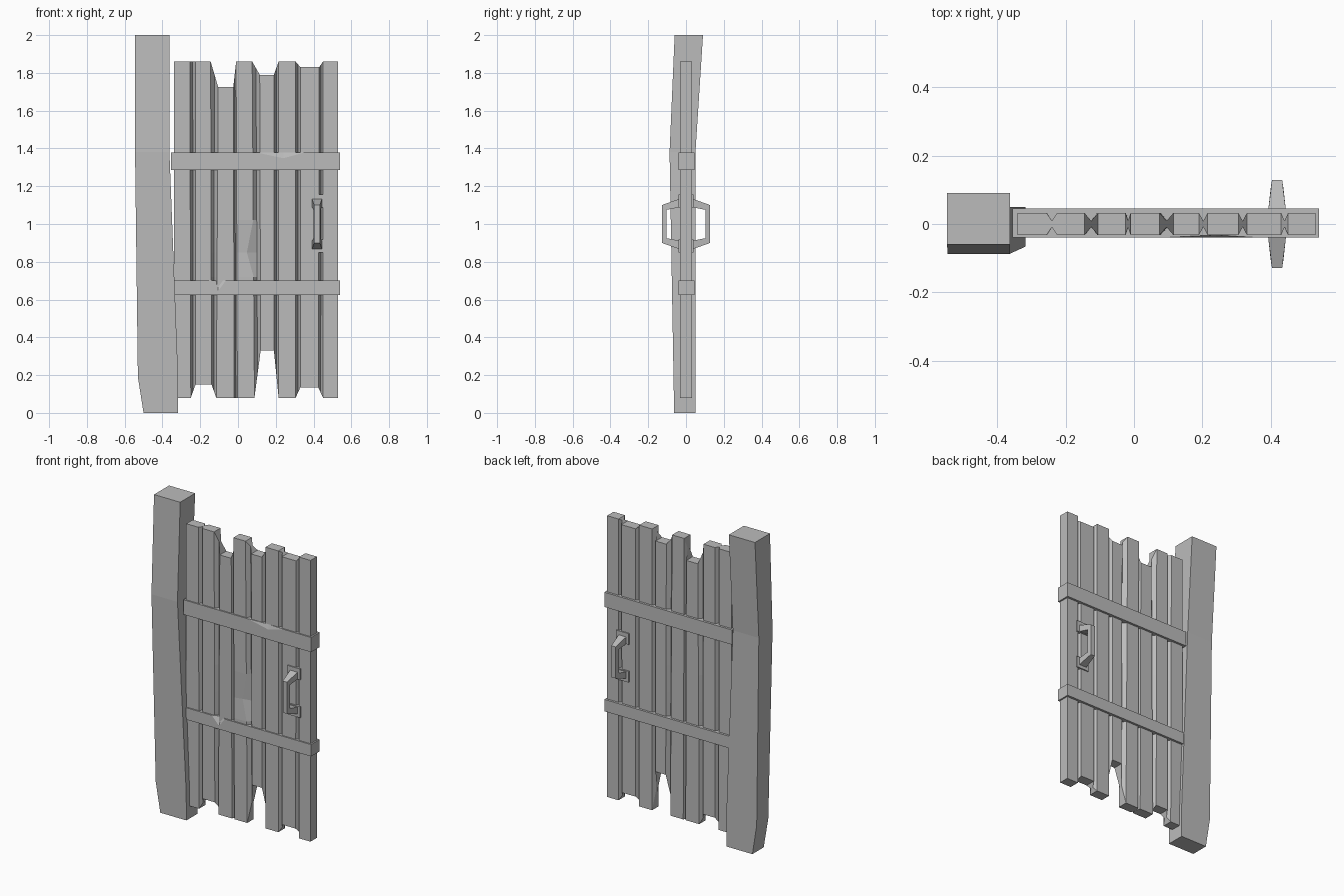
import bpy
import bmesh

cube = bpy.data.objects.get("Cube")
if cube:
    bpy.data.objects.remove(cube, do_unlink=True)

grey = bpy.data.materials.new("plain_grey")
grey.use_nodes = True
colour = (0.5, 0.5, 0.5, 1)
grey.diffuse_color = colour
grey.node_tree.nodes["Principled BSDF"].inputs["Base Color"].default_value = colour


def loft(name, rings):
    """Bridge rings of equal vertex count and cap both ends."""
    bm = bmesh.new()
    loops = [[bm.verts.new(p) for p in ring] for ring in rings]
    count = len(loops[0])
    for a, b in zip(loops, loops[1:]):
        for i in range(count):
            j = (i + 1) % count
            bm.faces.new((a[i], a[j], b[j], b[i]))
    bm.faces.new(loops[0])
    bm.faces.new(loops[-1])
    bmesh.ops.recalc_face_normals(bm, faces=bm.faces)
    mesh = bpy.data.meshes.new(name)
    bm.to_mesh(mesh)
    bm.free()
    mesh.materials.append(grey)
    obj = bpy.data.objects.new(name, mesh)
    bpy.context.collection.objects.link(obj)
    return obj


def rect(x0, x1, y0, y1, z):
    return [(x0, y0, z), (x1, y0, z), (x1, y1, z), (x0, y1, z)]


def box(name, x0, x1, y0, y1, z0, z1):
    return loft(name, [rect(x0, x1, y0, y1, z) for z in (z0, z1)])


# Leaning gate post
loft("post", [
    rect(-.50, -.317, -.063, .05, 0),
    rect(-.53, -.317, -.066, .05, .19),
    rect(-.545, -.363, -.087, .05, 1.38),
    rect(-.546, -.363, -.06, .09, 2),
])

# Planks: left and right at the top, left and right at the foot, foot, top
planks = [
    (-.34, -.255, -.34, -.25, .08, 1.86),
    (-.225, -.145, -.225, -.14, .15, 1.86),
    (-.105, -.025, -.115, -.02, .08, 1.725),
    (-.01, .075, -.003, .087, .08, 1.86),
    (.115, .19, .12, .19, .33, 1.79),
    (.215, .305, .215, .305, .08, 1.86),
    (.33, .43, .33, .425, .135, 1.83),
    (.45, .53, .45, .53, .08, 1.86),
]
CHIP_ROW = 2


def column(top_x, foot_x, half, foot, top, chip=0):
    """Vertical slice of the panel, front going up and back coming down."""
    front, back = [], []
    for row, z in enumerate((foot, .72, .85, 1.02, top)):
        x = foot_x + (top_x - foot_x) * (z - foot) / (top - foot)
        cut = chip if row == CHIP_ROW else 0
        front.append((x - cut, -half + cut / 3, z))
        back.append((x, half, z))
    return front + back[::-1]


# Planks joined by thin grooves
columns = []
for i, (lt, rt, lf, rf, foot, top) in enumerate(planks):
    if i:
        p = planks[i - 1]
        columns.append(column((p[1] + lt) / 2, (p[3] + lf) / 2, .009,
                              (p[4] + foot) / 2, (p[5] + top) / 2))
    columns.append(column(lt, lf, .032, foot, top))
    columns.append(column(rt, rf, .032, foot, top, .035 if i == 3 else 0))
loft("plank_panel", columns)


# Cross braces, each with a chip in its front top edge
def brace(name, x0, x1, z0, z1, chip_x, drop, depth):
    front, back, tiny = -.04, .046, .001
    a, m, b = chip_x
    rings = []
    for x, dip, inset in ((x0, 0, tiny), (a, 0, tiny), (m, drop, depth),
                          (b, 0, tiny), (x1, 0, tiny)):
        rings.append([(x, front, z0), (x, front, z1 - dip),
                      (x, front + inset, z1), (x, back, z1), (x, back, z0)])
    loft(name, rings)


brace("upper_brace", -.355, .54, 1.285, 1.378, (.1, .24, .35), .03, .008)
brace("lower_brace", -.337, .54, .625, .7, (-.155, -.105, -.065), .055, .02)

# Pull handles on both sides, with mounting plates
HANDLE_X = .418
for side, sign in (("front", -1), ("back", 1)):
    rings = []
    for y_out, z_out, y_in, z_in, w_out, w_in in (
            (.03, 1.135, .03, 1.09, .027, .027),
            (.128, 1.10, .102, 1.075, .015, .019),
            (.128, .90, .102, .925, .015, .019),
            (.03, .865, .03, .91, .027, .027)):
        rings.append([(HANDLE_X - w_out, sign * y_out, z_out),
                      (HANDLE_X + w_out, sign * y_out, z_out),
                      (HANDLE_X + w_in, sign * y_in, z_in),
                      (HANDLE_X - w_in, sign * y_in, z_in)])
    loft(side + "_handle", rings)

for name, z in (("upper_handle_plate", 1.122), ("lower_handle_plate", .883)):
    box(name, HANDLE_X - .044, HANDLE_X + .044, -.039, .039, z - .035, z + .035)
